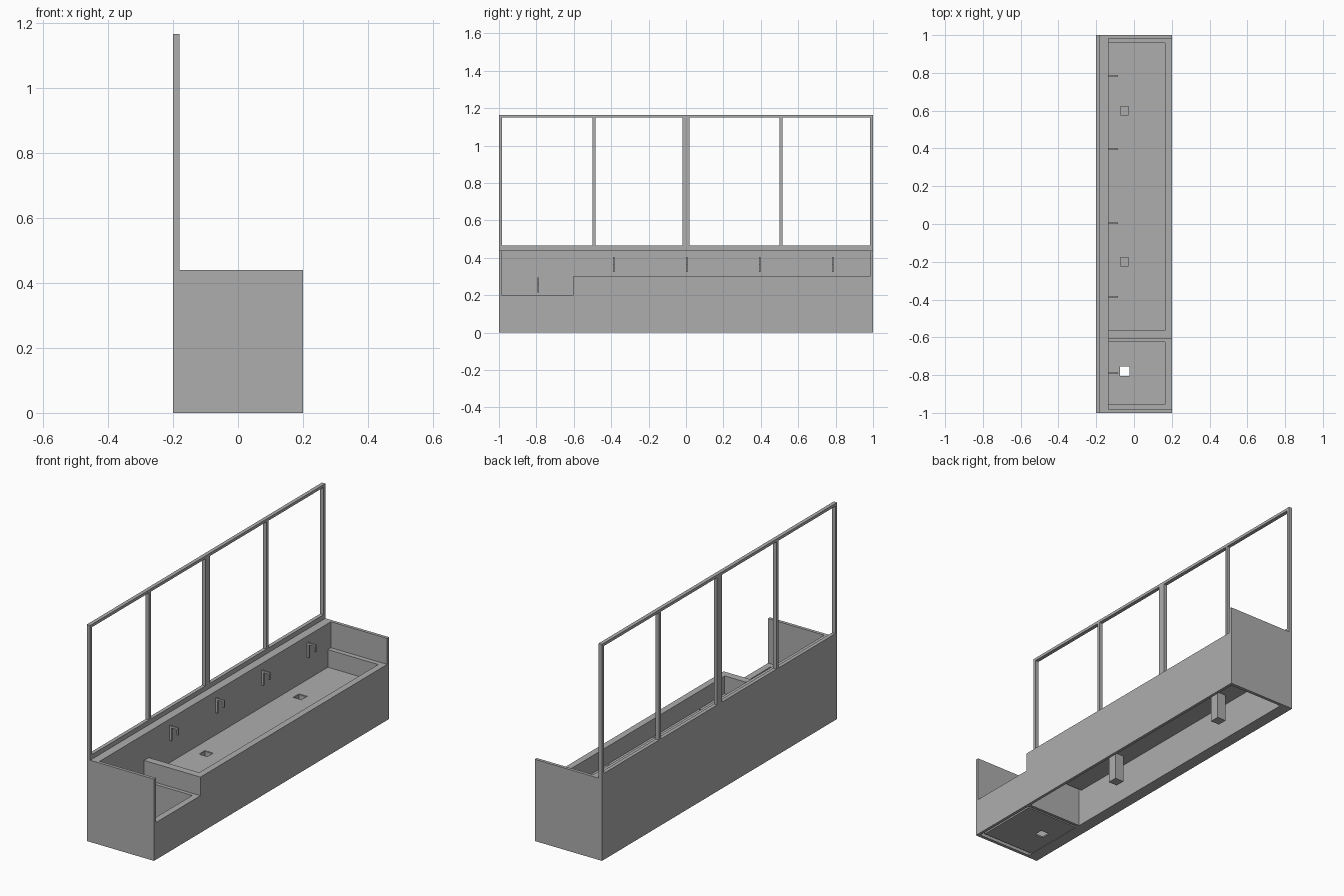
import bpy, bmesh

if "Cube" in bpy.data.objects:
    bpy.data.objects.remove(bpy.data.objects["Cube"])

grey = bpy.data.materials.new("satin grey")
grey.diffuse_color = (0.42, 0.42, 0.42, 1)
grey.use_nodes = True
grey.node_tree.nodes["Principled BSDF"].inputs["Base Color"].default_value = grey.diffuse_color


def finish(name, bm):
    bmesh.ops.recalc_face_normals(bm, faces=bm.faces)
    me = bpy.data.meshes.new(name)
    bm.to_mesh(me)
    bm.free()
    me.materials.append(grey)
    ob = bpy.data.objects.new(name, me)
    bpy.context.collection.objects.link(ob)
    return ob


def grid(name, axis, us, vs, lo, hi, holes=()):
    """Plate on a u/v grid with some cells left open; axis 'z' or 'x' is its thickness."""
    bm = bmesh.new()
    put = (lambda u, v: (u, v, lo)) if axis == 'z' else (lambda u, v: (lo, u, v))
    pts = [[bm.verts.new(put(u, v)) for v in vs] for u in us]
    for i in range(len(us) - 1):
        for j in range(len(vs) - 1):
            if (i, j) not in holes:
                bm.faces.new((pts[i][j], pts[i + 1][j], pts[i + 1][j + 1], pts[i][j + 1]))
    out = bmesh.ops.extrude_face_region(bm, geom=bm.faces[:])
    shift = (0, 0, hi - lo) if axis == 'z' else (hi - lo, 0, 0)
    moved = [g for g in out['geom'] if isinstance(g, bmesh.types.BMVert)]
    bmesh.ops.translate(bm, verts=moved, vec=shift)
    bmesh.ops.delete(bm, geom=[v for v in bm.verts if not v.link_faces], context='VERTS')
    return finish(name, bm)


def box(name, x, y, z):
    return grid(name, 'z', x, y, *z)


BACK, FRONT = -0.135, 0.185       # inner faces of back wall and front panel
END, STEP = 0.983, -0.605         # inner faces of end panels, step position

# Casing: thick back wall, stepped front, end panels and divider
box("back_wall", (-0.2, BACK), (-END, END), (0, 0.44))
box("left_end_panel", (-0.2, 0.2), (-1, -END), (0, 0.44))
box("right_end_panel", (-0.2, 0.2), (END, 1), (0, 0.44))
grid("front_panel", 'x', (-END, STEP, END), (0, 0.2, 0.3), FRONT, 0.2, {(0, 1)})
box("divider_panel", (BACK, FRONT), (STEP, STEP + 0.015), (0, 0.3))


# Basins: rim, side walls, and floor with square drain openings
def basin(name, y_out, y_in, top, floor, drains):
    x0, x1, t, d = BACK, 0.165, 0.008, 0.025
    grid(name + "_rim", 'z', (x0, x1, FRONT), (y_out[0], y_in[0], y_in[1], y_out[1]),
         top - 0.012, top, {(0, 1)})
    grid(name + "_walls", 'z', (x0, x1, x1 + t),
         (y_in[0] - t, y_in[0], y_in[1], y_in[1] + t), floor, top - 0.012, {(0, 1)})
    ys = [y_in[0] - t]
    for y in drains:
        ys += [y - d, y + d]
    ys.append(y_in[1] + t)
    holes = {(1, 2 * k + 1) for k in range(len(drains))}
    grid(name + "_floor", 'z', (x0, -0.05 - d, -0.05 + d, x1 + t), ys,
         floor - 0.008, floor, holes)


basin("low_basin", (-END, STEP), (-0.955, -0.625), 0.2, 0.01, [-0.78])
basin("long_basin", (STEP + 0.015, END), (-0.565, 0.957), 0.3, 0.205, [-0.2, 0.6])

# Square drain pipes with closed lower ends
for k, y in enumerate((-0.2, 0.6)):
    a, b = 0.026, 0.022
    grid(f"drain_pipe_{k + 1}", 'z', (-0.05 - a, -0.05 - b, -0.05 + b, -0.05 + a),
         (y - a, y - b, y + b, y + a), 0.05, 0.203, {(1, 1)})
    box(f"drain_cap_{k + 1}", (-0.05 - b, -0.05 + b), (y - b, y + b), (0.05, 0.056))

# Taps: wall bar, arm and short spout
for k, (y, z) in enumerate(((-0.79, 0.215), (-0.385, 0.325), (0.005, 0.325),
                            (0.395, 0.325), (0.785, 0.325))):
    w = 0.004
    box(f"tap_bar_{k + 1}", (BACK, BACK + 0.012), (y - w, y + w), (z, z + 0.08))
    box(f"tap_arm_{k + 1}", (BACK + 0.012, -0.085), (y - w, y + w), (z + 0.07, z + 0.08))
    box(f"tap_spout_{k + 1}", (-0.095, -0.085), (y - w, y + w), (z + 0.04, z + 0.07))

# Open frame standing on the back wall: four empty panes
grid("upper_frame", 'x',
     (-1, -0.985, -0.499, -0.484, -0.02, 0.02, 0.5, 0.515, 0.985, 1),
     (0.44, 0.465, 1.15, 1.165), -0.2, -0.18, {(i, 1) for i in (1, 3, 5, 7)})
